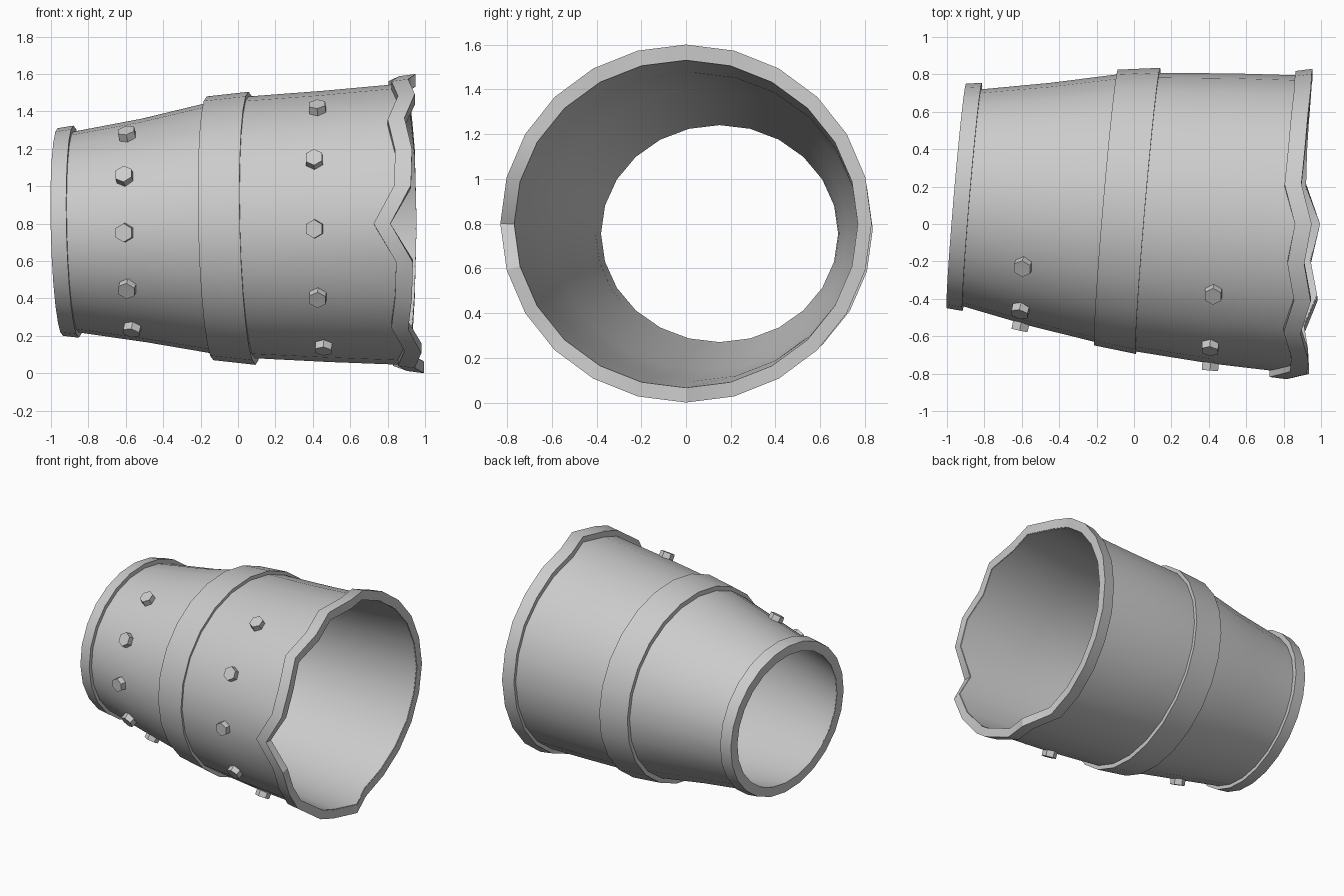
import bpy, bmesh, math
from mathutils import Vector, Matrix

if "Cube" in bpy.data.objects:
    bpy.data.objects.remove(bpy.data.objects["Cube"], do_unlink=True)

SIDES = 24
LEAN_Y, LEAN_Z = 0.085, -0.025   # slant of each cross-section

steel = bpy.data.materials.new("plain_grey")
steel.use_nodes = True
grey = (0.6, 0.6, 0.6, 1)
steel.diffuse_color = grey
steel.node_tree.nodes["Principled BSDF"].inputs["Base Color"].default_value = grey


def point(station, angle, grow=0.0):
    """Point on a slanted elliptical section; angle runs from top to front."""
    cx, cy, cz, ry, rz = station
    dy = -(ry + grow) * math.sin(angle)
    dz = (rz + grow) * math.cos(angle)
    return Vector((cx + LEAN_Y * dy + LEAN_Z * dz, cy + dy, cz + dz))


def loop(station, grow=0.0, xs=None, shift=0.0):
    pts = [point(station, math.tau * k / SIDES, grow) for k in range(SIDES)]
    if xs:
        for p, x in zip(pts, xs):
            p.x = x + shift
    return pts


def finish(name, bm, smooth):
    bmesh.ops.recalc_face_normals(bm, faces=bm.faces)
    mesh = bpy.data.meshes.new(name)
    bm.to_mesh(mesh)
    bm.free()
    mesh.materials.append(steel)
    obj = bpy.data.objects.new(name, mesh)
    bpy.context.collection.objects.link(obj)
    if smooth:
        bpy.ops.object.select_all(action='DESELECT')
        obj.select_set(True)
        bpy.context.view_layer.objects.active = obj
        bpy.ops.object.shade_smooth_by_angle(angle=math.radians(32))
    return obj


def loft(name, loops):
    """Closed ring-shaped solid through a cycle of loops."""
    bm = bmesh.new()
    rows = [[bm.verts.new(p) for p in pts] for pts in loops]
    for a, b in zip(rows, rows[1:] + rows[:1]):
        for k in range(SIDES):
            n = (k + 1) % SIDES
            bm.faces.new((a[k], a[n], b[n], b[k]))
    return finish(name, bm, True)


# Sections of the tapering sleeve: centre x, y, z and radii in y, z
body = [(-0.945, 0.15, 0.755, 0.565, 0.522),
        (-0.865, 0.14, 0.755, 0.58, 0.537),
        (-0.5, 0.105, 0.763, 0.65, 0.598),
        (-0.15, 0.085, 0.775, 0.715, 0.67),
        (0.075, 0.063, 0.78, 0.745, 0.70),
        (0.47, 0.03, 0.785, 0.775, 0.725)]
mouth = (0.88, 0.0, 0.798, 0.793, 0.757)

# Torn edge of the wide end, from the top round the front and back
torn = [0.95, 0.91, 0.945, 0.89, 0.93, 0.925, 0.815, 0.935, 0.93, 0.91, 0.98, 0.945,
        0.995, 0.92, 0.925, 0.935, 0.945, 0.95, 0.955, 0.95, 0.945, 0.93, 0.915, 0.895]

WALL = -0.035
loft("sleeve", [loop(s) for s in body] + [loop(mouth, 0, torn, -0.004),
     loop(mouth, WALL + 0.01, torn, -0.004)] + [loop(s, WALL) for s in reversed(body)])

# Raised bands
left_rim = [(-0.95, 0.15, 0.755, 0.60, 0.555), (-0.865, 0.145, 0.757, 0.61, 0.567)]
loft("narrow_end_rim", [loop(s) for s in left_rim] +
     [loop(left_rim[1], -0.06), loop(left_rim[0], -0.07)])

belt = [(-0.15, 0.088, 0.775, 0.737, 0.705), (0.075, 0.07, 0.775, 0.765, 0.73)]
loft("middle_band", [loop(s) for s in belt] +
     [loop(s, -0.045) for s in reversed(belt)])

lip = (0.9, 0.0, 0.80, 0.83, 0.80)
loft("torn_end_rim", [loop(lip, -0.012, torn, -0.09), loop(lip, 0, torn),
     loop(mouth, -0.022, torn), loop(mouth, -0.018, torn, -0.09)])


# Hexagonal bolts on the front half
def bolt(name, station, angle, flare):
    ry, rz = station[3:]
    normal = Vector((-flare, -math.sin(angle) / ry * rz, math.cos(angle))).normalized()
    side = Vector((1, 0, 0))
    side = (side - normal * side.dot(normal)).normalized()
    across = normal.cross(side)
    mat = Matrix((side, across, normal)).transposed().to_4x4()
    mat.translation = point(station, angle) + normal * 0.008
    bm = bmesh.new()
    bmesh.ops.create_cone(bm, cap_ends=True, segments=6, radius1=0.052,
                          radius2=0.05, depth=0.06, matrix=mat)
    finish(name, bm, False)


rows = [("narrow", (-0.55, 0.108, 0.762, 0.64, 0.588), 0.2),
        ("wide", (0.475, 0.03, 0.785, 0.775, 0.725), 0.08)]
for row, station, flare in rows:
    for i in range(1, 6):
        bolt(f"{row}_bolt_{i}", station, math.radians(30 * i + 1), flare)
